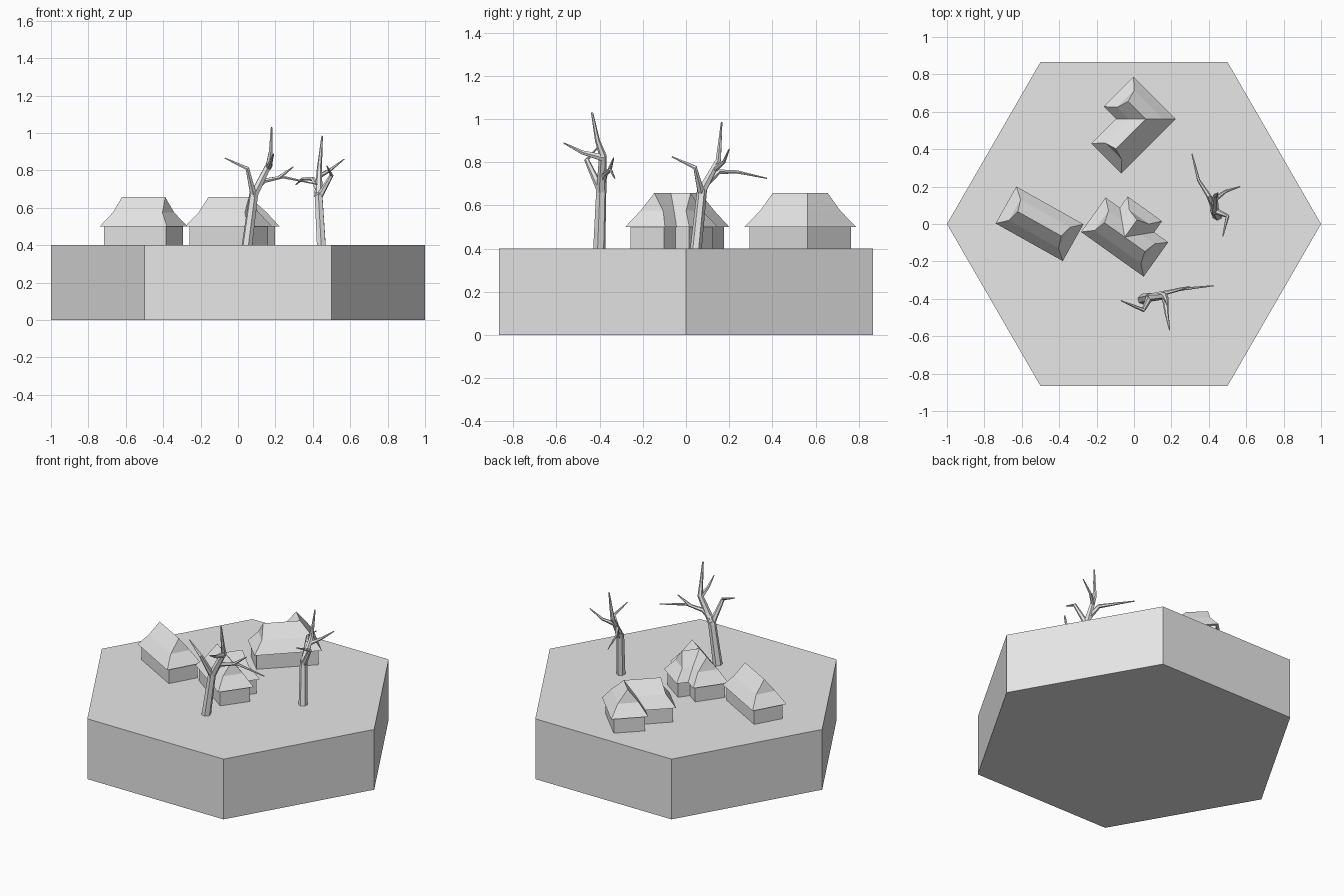
import bpy, bmesh
from math import cos, sin, tau
from mathutils import Vector

cube = bpy.data.objects.get("Cube")
if cube:
    bpy.data.objects.remove(cube, do_unlink=True)

grey = bpy.data.materials.new("plain_grey")
grey.use_nodes = True
grey.diffuse_color = (0.8, 0.8, 0.8, 1)
for node in grey.node_tree.nodes:
    if node.type == 'BSDF_PRINCIPLED':
        node.inputs["Base Color"].default_value = (0.8, 0.8, 0.8, 1)


def loft(name, parts):
    """Skin each stack of matching rings, cap its ends, and join all into one object."""
    bm = bmesh.new()
    for rings in parts:
        loops = [[bm.verts.new(p) for p in ring] for ring in rings]
        n = len(loops[0])
        for low, high in zip(loops, loops[1:]):
            for i in range(n):
                j = (i + 1) % n
                bm.faces.new((low[i], low[j], high[j], high[i]))
        bm.faces.new(loops[0][::-1])
        bm.faces.new(loops[-1])
    bmesh.ops.remove_doubles(bm, verts=bm.verts, dist=0.0002)
    bmesh.ops.recalc_face_normals(bm, faces=bm.faces)
    mesh = bpy.data.meshes.new(name)
    bm.to_mesh(mesh)
    bm.free()
    mesh.materials.append(grey)
    obj = bpy.data.objects.new(name, mesh)
    bpy.context.collection.objects.link(obj)
    return obj


# Hexagonal ground tile
GROUND = 0.4
loft("ground_tile", [[[(cos(tau * i / 6), sin(tau * i / 6), z) for i in range(6)]
                      for z in (0, GROUND)]])


def outline(path, width, overhang, z):
    """Outline around a ridge path, mitred at its bends."""
    pts = [Vector(p) for p in path]
    dirs = [(b - a).normalized() for a, b in zip(pts, pts[1:])]
    normals = [Vector((-d.y, d.x)) for d in dirs]
    left, right = [], []
    for i, p in enumerate(pts):
        a, b = normals[max(i - 1, 0)], normals[min(i, len(normals) - 1)]
        side = (a + b) / (1 + a.dot(b)) * width
        if i == 0:
            p = p - dirs[0] * overhang
        elif i == len(pts) - 1:
            p = p + dirs[-1] * overhang
        left.append((*(p + side), z))
        right.append((*(p - side), z))
    return left + right[::-1]


# Houses: low walls under a flared hip roof, each wing following its ridge path
WALLS = [(0.095, 0.057, GROUND), (0.095, 0.057, 0.5)]
ROOF = [(0.095, 0.057, 0.5), (0.113, 0.073, 0.5), (0.064, 0.019, 0.575), (0, 0, 0.657)]


def house(name, paths):
    for part, levels in (("walls", WALLS), ("roof", ROOF)):
        stacks = [[outline(path, *level) for level in levels] for path in paths]
        if part == "roof":
            roof_parts(name + "_roof", stacks)
        else:
            loft(name + "_walls", stacks)


def roof_parts(name, stacks):
    for i, stack in enumerate(stacks):
        loft(name if i == 0 else name + "_wing", [stack])


house("west_house", [[(-0.621, 0.066), (-0.389, -0.064)]])
house("middle_house", [[(-0.158, 0.007), (0.058, -0.147)],
                       [(-0.05, -0.07), (0.016, 0.022)]])
house("north_house", [[(-0.097, 0.402), (0.063, 0.562), (-0.031, 0.656)]])


def limb(points, start, end, sides=6):
    """Tapered tube rings through a list of points."""
    pts = [Vector(p) for p in points]
    last = len(pts) - 1
    heading = (pts[1] - pts[0]).normalized()
    turn = heading.to_track_quat('Z', 'Y')
    rings = []
    for i, p in enumerate(pts):
        d = (pts[min(i + 1, last)] - pts[max(i - 1, 0)]).normalized()
        turn = heading.rotation_difference(d) @ turn
        heading = d
        r = start + (end - start) * i / last
        rings.append([p + turn @ Vector((r * cos(tau * k / sides), r * sin(tau * k / sides), 0))
                      for k in range(sides)])
    return rings


TIP = 0.003

# Bare front tree
loft("front_tree", [
    limb([(0.047, -0.402, 0.39), (0.085, -0.392, 0.68)], 0.029, 0.024),
    limb([(0.08, -0.392, 0.66), (0.165, -0.385, 0.83), (0.175, -0.41, 0.9),
          (0.18, -0.435, 1.03)], 0.024, 0.005),
    limb([(0.085, -0.39, 0.66), (0.05, -0.46, 0.81), (-0.07, -0.41, 0.866)], 0.02, TIP),
    limb([(0.09, -0.39, 0.7), (0.14, -0.375, 0.745), (0.24, -0.35, 0.765),
          (0.425, -0.33, 0.725)], 0.019, TIP),
    limb([(0.22, -0.355, 0.762), (0.297, -0.335, 0.82)], 0.011, TIP),
    limb([(0.165, -0.385, 0.82), (0.175, -0.48, 0.845), (0.19, -0.567, 0.889)], 0.018, TIP),
])

# Bare east tree
loft("east_tree", [
    limb([(0.446, 0.045, 0.39), (0.43, 0.075, 0.68)], 0.027, 0.023),
    limb([(0.43, 0.07, 0.66), (0.435, 0.15, 0.81), (0.45, 0.165, 0.985)], 0.023, 0.004),
    limb([(0.435, 0.07, 0.66), (0.5, 0.042, 0.775), (0.475, -0.065, 0.825)], 0.018, TIP),
    limb([(0.428, 0.09, 0.7), (0.4, 0.15, 0.755), (0.345, 0.235, 0.755),
          (0.31, 0.375, 0.725)], 0.018, TIP),
    limb([(0.435, 0.135, 0.77), (0.49, 0.175, 0.8), (0.567, 0.2, 0.86)], 0.014, TIP),
])
